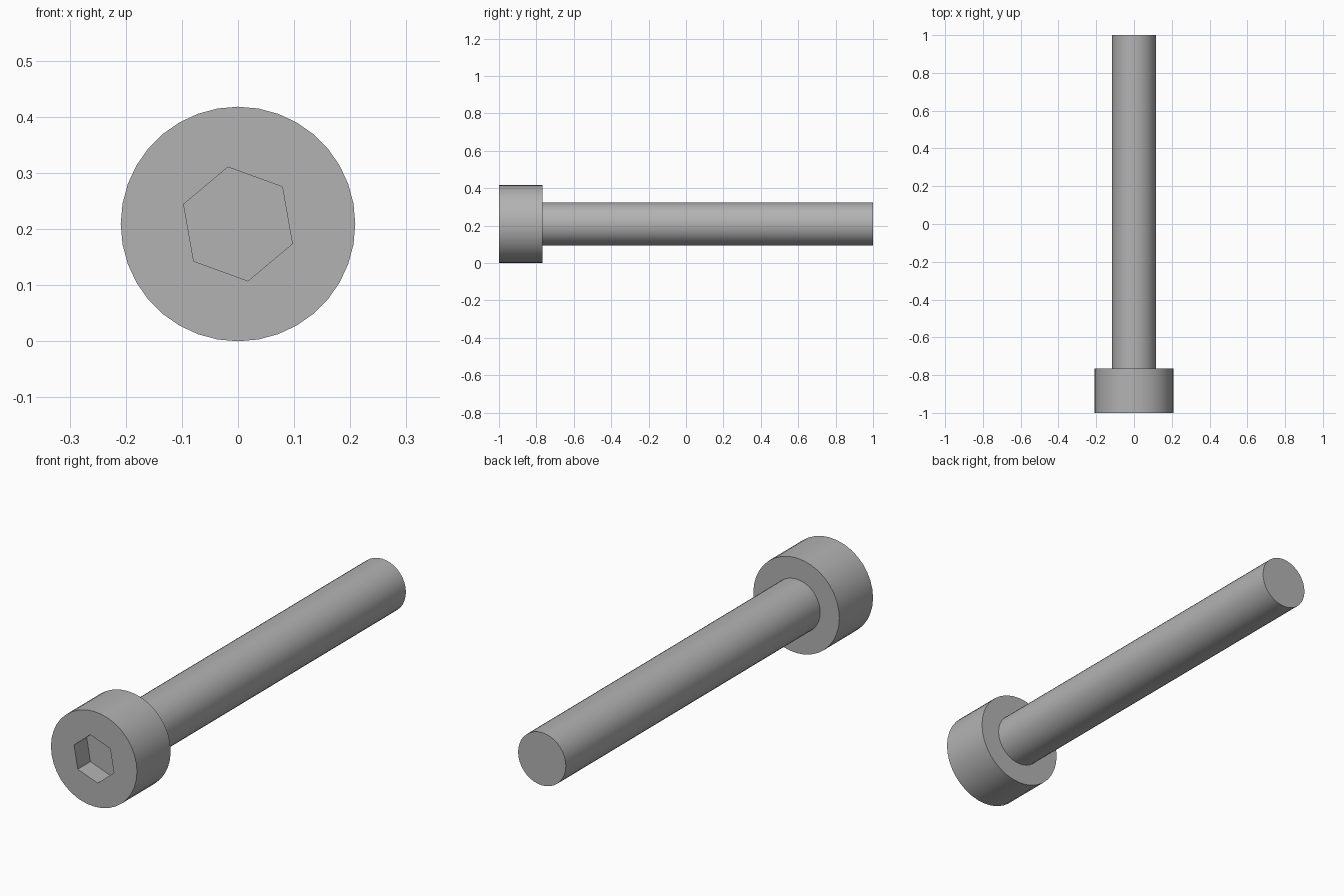
import bpy, bmesh
from math import sin, cos, radians, tau

cube = bpy.data.objects.get("Cube")
if cube:
    bpy.data.objects.remove(cube)

HEAD_R, SHANK_R, SOCKET_R = 0.209, 0.116, 0.103
FRONT, SHOULDER, TIP = -1.0, -0.766, 1.0
SOCKET_FLOOR = FRONT + 0.088
SIDES = 36

steel = bpy.data.materials.new("grey_steel")
steel.use_nodes = True
grey = (0.45, 0.45, 0.45, 1)
steel.diffuse_color = grey
steel.node_tree.nodes["Principled BSDF"].inputs["Base Color"].default_value = grey

bm = bmesh.new()


def ring(radius, y, sides=SIDES, turn=0.0):
    """Closed loop of vertices around the screw axis."""
    angles = [turn + tau * i / sides for i in range(sides)]
    return [bm.verts.new((radius * cos(a), y, HEAD_R + radius * sin(a))) for a in angles]


def bridge(a, b):
    """Quad wall between two equal loops."""
    n = len(a)
    for i in range(n):
        j = (i + 1) % n
        bm.faces.new((a[i], a[j], b[j], b[i]))


def loop_edges(loop):
    return [bm.edges.get((v, loop[i - 1])) for i, v in enumerate(loop)]


# Head and shank as one turned profile
profile = [(HEAD_R, FRONT), (HEAD_R, SHOULDER), (SHANK_R, SHOULDER), (SHANK_R, TIP)]
rings = [ring(r, y) for r, y in profile]
for a, b in zip(rings, rings[1:]):
    bridge(a, b)
bm.faces.new(rings[-1])

# Hexagonal socket sunk into the head
rim = ring(SOCKET_R, FRONT, 6, radians(40))
floor = ring(SOCKET_R, SOCKET_FLOOR, 6, radians(40))
bridge(rim, floor)
bm.faces.new(floor)

# Flat front face between the head edge and the socket rim
bmesh.ops.triangle_fill(bm, use_beauty=True, edges=loop_edges(rings[0]) + loop_edges(rim))
bmesh.ops.recalc_face_normals(bm, faces=bm.faces)

mesh = bpy.data.meshes.new("socket_screw")
bm.to_mesh(mesh)
bm.free()
mesh.materials.append(steel)
screw = bpy.data.objects.new("socket_screw", mesh)
bpy.context.collection.objects.link(screw)

# Smooth round walls, sharp rims
bpy.ops.object.select_all(action='DESELECT')
screw.select_set(True)
bpy.context.view_layer.objects.active = screw
bpy.ops.object.shade_smooth_by_angle(angle=radians(30))
